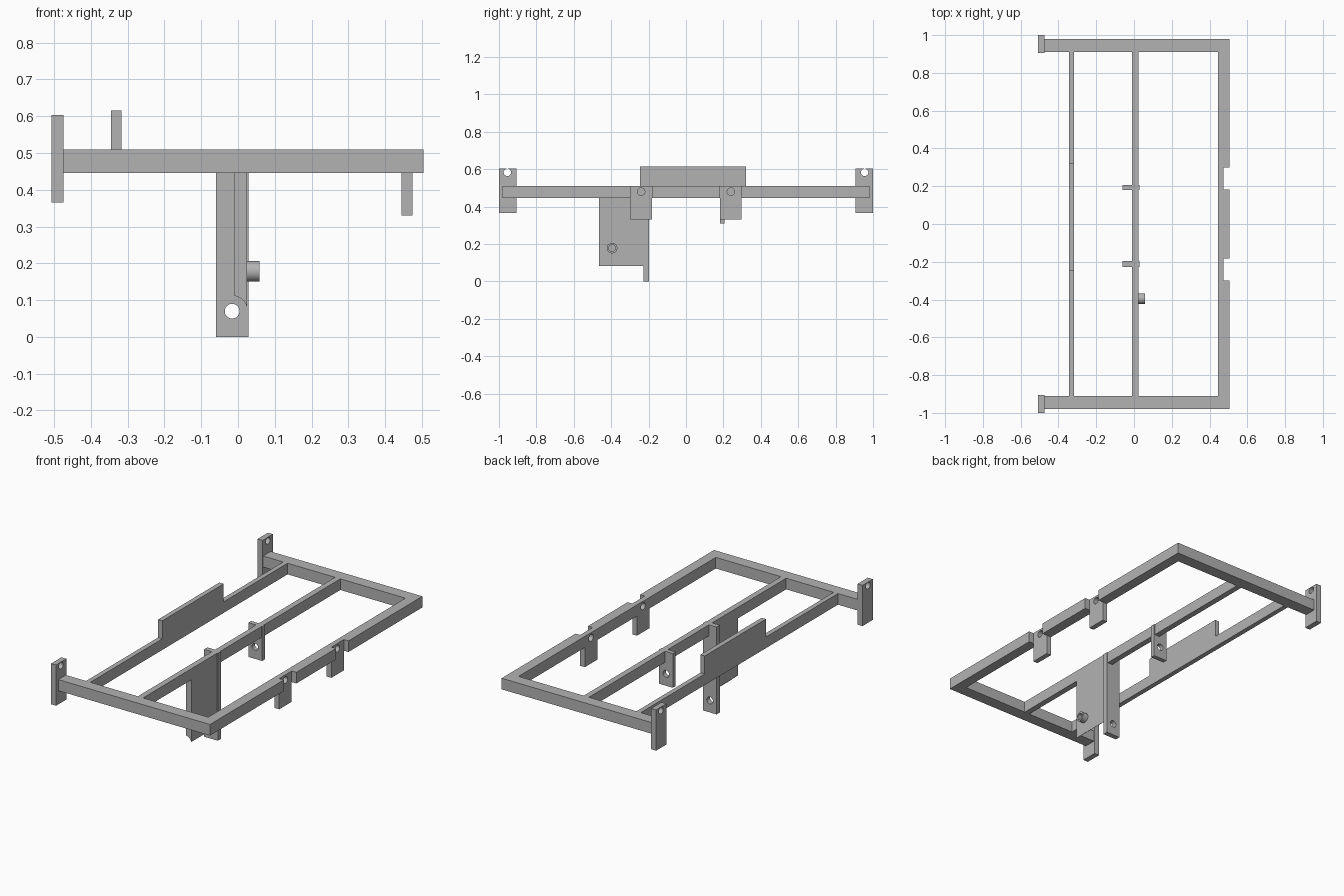
import bpy, bmesh, math
from mathutils import Matrix

cube = bpy.data.objects.get("Cube")
if cube:
    bpy.data.objects.remove(cube, do_unlink=True)

grey = bpy.data.materials.new("plain grey")
grey.use_nodes = True
colour = (0.45, 0.45, 0.45, 1)
grey.diffuse_color = colour
grey.node_tree.nodes["Principled BSDF"].inputs["Base Color"].default_value = colour

RAIL_LOW, RAIL_TOP = 0.445, 0.51


def finish(bm, name):
    bmesh.ops.recalc_face_normals(bm, faces=bm.faces)
    mesh = bpy.data.meshes.new(name)
    bm.to_mesh(mesh)
    bm.free()
    mesh.materials.append(grey)
    ob = bpy.data.objects.new(name, mesh)
    bpy.context.collection.objects.link(ob)
    return ob


def prism(name, outline, axis, low, high):
    """Extrude a flat outline along an axis; outline holds the other two axes in order."""
    bm = bmesh.new()

    def place(p, d):
        c = list(p)
        c.insert("xyz".index(axis), d)
        return bm.verts.new(c)
    face = bm.faces.new([place(p, low) for p in outline])
    new = bmesh.ops.extrude_face_region(bm, geom=[face])["geom"]
    move = [0, 0, 0]
    move["xyz".index(axis)] = high - low
    bmesh.ops.translate(bm, vec=move, verts=[v for v in new if isinstance(v, bmesh.types.BMVert)])
    return finish(bm, name)


def box(name, x, y, z):
    return prism(name, [(x[0], y[0]), (x[1], y[0]), (x[1], y[1]), (x[0], y[1])], "z", *z)


def rod(name, centre, radius, length, axis):
    bm = bmesh.new()
    turn = Matrix.Rotation(math.pi / 2, 4, "Y" if axis == "x" else "X")
    bmesh.ops.create_cone(bm, cap_ends=True, segments=32, radius1=radius, radius2=radius,
                          depth=length, matrix=Matrix.Translation(centre) @ turn)
    return finish(bm, name)


def combine(ob, other, operation):
    mod = ob.modifiers.new("combine", "BOOLEAN")
    mod.operation, mod.solver, mod.object = operation, "EXACT", other
    bpy.context.view_layer.objects.active = ob
    bpy.ops.object.modifier_apply(modifier=mod.name)
    bpy.data.objects.remove(other, do_unlink=True)


def drill(ob, centre, radius, axis, length=0.2):
    combine(ob, rod("drill", centre, radius, length, axis), "DIFFERENCE")


# Three-sided outer frame with two notches in its long rail
half = [(-0.475, 0.98), (0.505, 0.98), (0.505, 0.298), (0.475, 0.298), (0.475, 0.183), (0.505, 0.183)]
inner = [(-0.475, -0.91), (0.445, -0.91), (0.445, 0.91), (-0.475, 0.91)]
outline = half + [(x, -y) for x, y in reversed(half)] + inner
frame = prism("outer_frame", outline, "z", RAIL_LOW, RAIL_TOP)

for side, word in ((1, "back"), (-1, "front")):
    # Hanging lug under each notch, with a hole above it
    drill(frame, (0.46, side * 0.24, 0.48), 0.02, "x")
    box(word + "_lug", (0.445, 0.475), sorted((side * 0.183, side * 0.298)), (0.33, RAIL_LOW))
    # Upright end plate on each arm of the frame
    plate = box(word + "_end_plate", (-0.507, -0.475), sorted((side * 0.905, side)), (0.365, 0.603))
    drill(plate, (-0.49, side * 0.955, 0.583), 0.02, "x")

# Cross rail with a raised centre
prism("raised_rail", [(-0.91, RAIL_LOW), (0.91, RAIL_LOW), (0.91, RAIL_TOP), (0.32, RAIL_TOP),
                      (0.32, 0.615), (-0.245, 0.615), (-0.245, RAIL_TOP), (-0.91, RAIL_TOP)],
      "x", -0.345, -0.317)

# Middle rail with a deep web, its lower edge hollowed around the flange hole
web = (-0.01, 0.024)
middle = prism("middle_rail", [(-0.91, RAIL_LOW), (-0.465, RAIL_LOW), (-0.465, 0.075), (-0.21, 0.075),
                               (-0.21, RAIL_LOW), (0.91, RAIL_LOW), (0.91, RAIL_TOP), (-0.91, RAIL_TOP)],
               "x", *web)
drill(middle, (-0.016, -0.35, 0.07), 0.042, "y", 0.4)

# Drilled cross flanges on the middle rail
for name, y, bottom in (("tall_flange", (-0.227, -0.197), 0), ("short_flange", (0.181, 0.207), 0.31)):
    flange = box(name, (-0.06, 0.029), y, (bottom, RAIL_TOP))
    drill(flange, (-0.016, y[0], bottom + 0.07), 0.02, "y")
    combine(middle, flange, "UNION")

# Hollow boss on the web
boss = rod("boss", (0.041, -0.395, 0.178), 0.028, 0.034, "x")
drill(boss, (0.046, -0.395, 0.178), 0.018, "x", 0.034)

for ob in [o for o in bpy.context.scene.objects if o.type == "MESH" and grey.name in o.data.materials]:
    bpy.ops.object.select_all(action="DESELECT")
    ob.select_set(True)
    bpy.context.view_layer.objects.active = ob
    bpy.ops.object.shade_smooth_by_angle(angle=math.radians(30))
